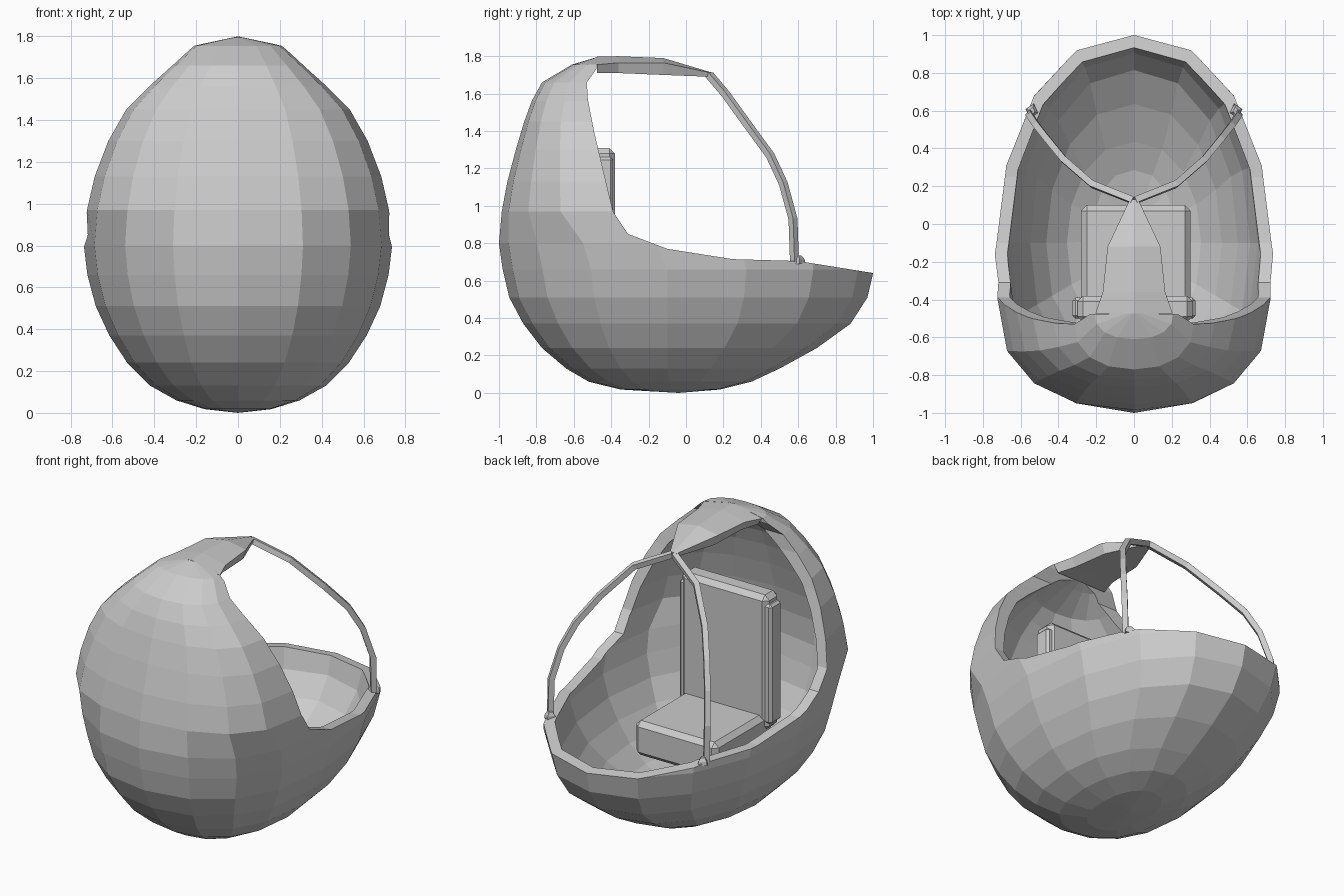
import bpy, bmesh, math
from mathutils import Vector

if "Cube" in bpy.data.objects:
    bpy.data.objects.remove(bpy.data.objects["Cube"])


def make_object(name, bm):
    bmesh.ops.recalc_face_normals(bm, faces=bm.faces)
    me = bpy.data.meshes.new(name)
    bm.to_mesh(me)
    bm.free()
    ob = bpy.data.objects.new(name, me)
    bpy.context.collection.objects.link(ob)
    return ob


def loft(name, rings, start=None, end=None):
    """Skin closed rings; cap with a pole point or a flat face."""
    bm = bmesh.new()
    loops = [[bm.verts.new(p) for p in r] for r in rings]
    n = len(loops[0])
    for a, b in zip(loops, loops[1:]):
        for i in range(n):
            j = (i + 1) % n
            bm.faces.new((a[i], a[j], b[j], b[i]))
    for loop, pole in ((loops[0], start), (loops[-1], end)):
        if pole is None:
            bm.faces.new(loop)
        else:
            v = bm.verts.new(pole)
            for i in range(n):
                bm.faces.new((loop[i], loop[(i + 1) % n], v))
    return make_object(name, bm)


def box(name, lo, hi, bevel):
    lo, hi = Vector(lo), Vector(hi)
    bm = bmesh.new()
    bmesh.ops.create_cube(bm, size=1)
    for v in bm.verts:
        v.co = Vector(a * b for a, b in zip(v.co, hi - lo)) + (lo + hi) / 2
    bmesh.ops.bevel(bm, geom=bm.edges[:], offset=bevel, segments=1, affect='EDGES')
    return make_object(name, bm)


# egg levels: z, front y, back y, half width, y of widest point
LEVELS = [
    (0.018, -0.35, 0.18, 0.16, -0.08), (0.06, -0.52, 0.35, 0.295, -0.09),
    (0.13, -0.64, 0.50, 0.42, -0.10), (0.24, -0.77, 0.70, 0.53, -0.10),
    (0.37, -0.87, 0.88, 0.615, -0.10), (0.51, -0.945, 0.97, 0.68, -0.10),
    (0.66, -0.98, 1.005, 0.72, -0.10), (0.80, -1.0, 1.0, 0.737, -0.16),
    (0.97, -0.985, 0.9, 0.722, -0.40), (1.13, -0.955, 0.7, 0.685, -0.43),
    (1.30, -0.91, 0.5, 0.62, -0.47), (1.45, -0.865, 0.25, 0.535, -0.50),
    (1.56, -0.825, 0.0, 0.43, -0.50), (1.66, -0.77, -0.2, 0.32, -0.50),
    (1.755, -0.61, -0.28, 0.212, -0.46)]


def egg(name, t):
    def zz(z):
        return t + z * (1.8 - 2 * t) / 1.8
    rings = []
    for z, yf, yb, w, yc in LEVELS:
        ring = []
        for i in range(16):
            a = i * math.tau / 16
            s, c = math.sin(a), math.cos(a)
            x = math.copysign(abs(s) ** 0.9, s) * (w - t)
            # the front half is rounder than the back half
            y = yc - (abs(c) ** 0.8 * (yc - yf - t) if c > 0 else c * (yb - t - yc))
            ring.append((x, y, zz(z)))
        rings.append(ring)
    return loft(name, rings, (0, -0.04, zz(0)), (0, -0.46, zz(1.8)))


# shell: hollow egg, opened along the rim profile
shell = egg("pod_shell", 0)
hollow = egg("hollow_cutter", 0.065)
rim = [(-0.46, 1.9), (-0.48, 1.73), (-0.53, 1.66), (-0.525, 1.57), (-0.49, 1.39),
       (-0.44, 1.18), (-0.39, 0.97), (-0.31, 0.85), (-0.1, 0.77), (0.25, 0.715),
       (0.6, 0.705), (1.1, 0.625), (1.1, 1.9)]
opening = loft("opening_cutter", [[(x, y, z) for y, z in rim] for x in (-1, 1)])
for cutter in (hollow, opening):
    m = shell.modifiers.new("cut", 'BOOLEAN')
    m.operation, m.solver, m.object = 'DIFFERENCE', 'EXACT', cutter
    bpy.context.view_layer.objects.active = shell
    bpy.ops.object.modifier_apply(modifier=m.name)
    bpy.data.objects.remove(cutter)

# roof arm: y, half width, ridge z, side z, underside z
arm = [(-0.475, 0.205, 1.799, 1.755, 1.71), (-0.36, 0.165, 1.80, 1.765, 1.71),
       (-0.12, 0.14, 1.79, 1.765, 1.70), (0.13, 0.022, 1.715, 1.712, 1.69)]
loft("roof_arm", [[(0, y, r), (w, y, s), (w * 0.85, y, b), (-w * 0.85, y, b), (-w, y, s)]
                  for y, w, r, s, b in arm])

# struts from the arm tip down to the rim, with small feet
path = [(0.005, 0.125, 1.70), (0.22, 0.21, 1.60), (0.37, 0.34, 1.42), (0.46, 0.45, 1.27),
        (0.515, 0.52, 1.12), (0.55, 0.572, 0.93), (0.55, 0.58, 0.70)]
for side, label in ((1, "right"), (-1, "left")):
    h = 0.017
    rings = []
    for i, p in enumerate(path):
        d = Vector(path[min(i + 1, 6)]) - Vector(path[max(i - 1, 0)])
        u = d.cross(Vector((0.72, -0.69, 0))).normalized() * h
        v = d.cross(u).normalized() * h
        v = v.normalized() * h
        rings.append([((q.x) * side, q.y, q.z) for q in
                      (Vector(p) + a * u + b * v for a, b in ((1, 1), (1, -1), (-1, -1), (-1, 1)))])
    loft(label + "_strut", rings)
    foot = [[(side * (0.54 + dx * r), 0.598 + dy * r, z)
             for dx, dy in ((0.3, -1.2), (1, 0.3), (-0.3, 1.2), (-1, -0.3))]
            for r, z in ((0.034, 0.69), (0.03, 0.715), (0.016, 0.735))]
    loft(label + "_strut_foot", foot)

# seat
box("seat_base", (-0.28, -0.48, 0.33), (0.30, 0.10, 0.55), 0.03)
box("backrest", (-0.30, -0.52, 0.45), (0.31, -0.38, 1.31), 0.03)
for side, label in ((1, "right"), (-1, "left")):
    xs = sorted((side * 0.27, side * 0.325))
    box(label + "_backrest_edge", (xs[0], -0.50, 0.50), (xs[1], -0.39, 1.26), 0.015)
